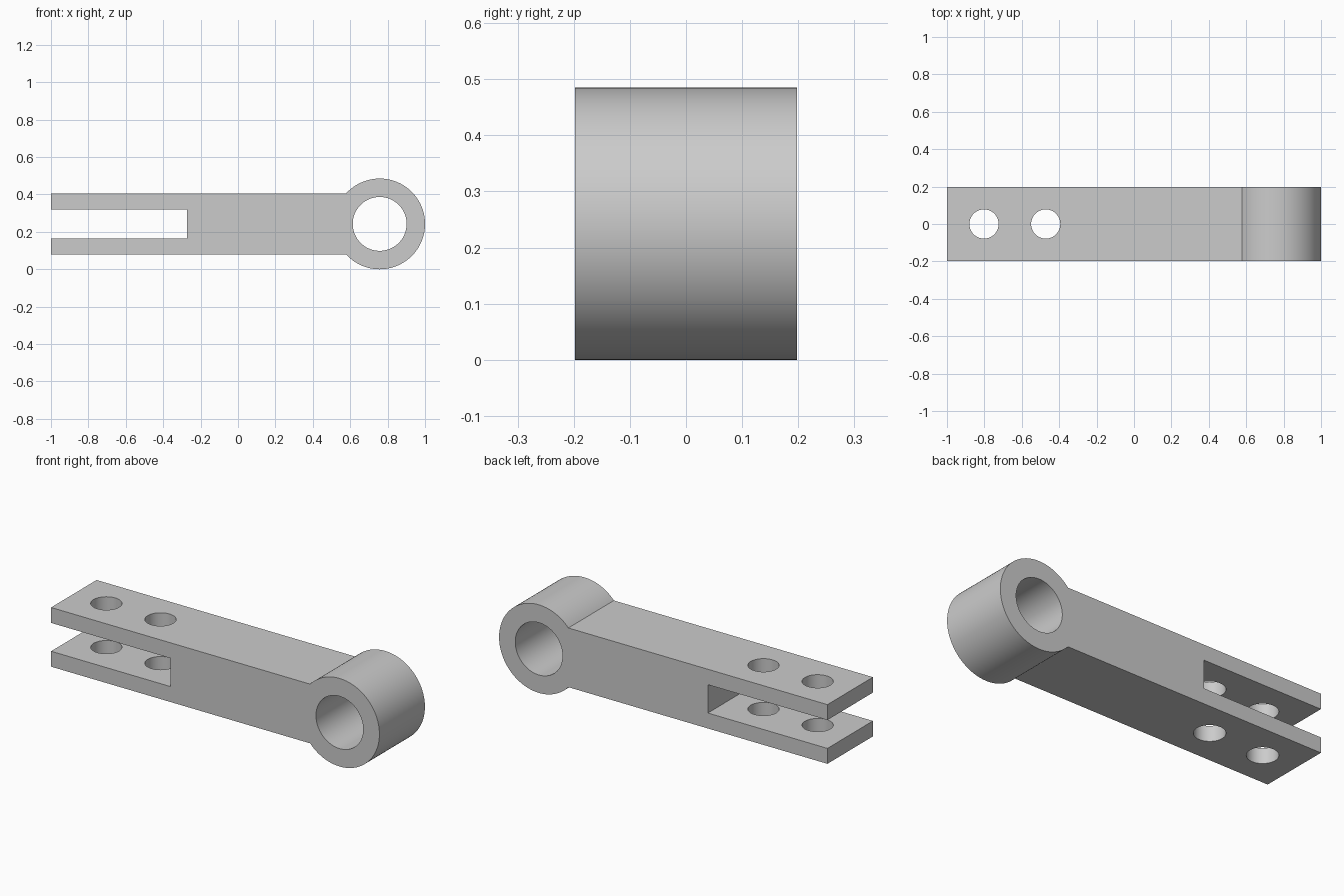
import bpy
from math import radians

cube = bpy.data.objects.get("Cube")
if cube:
    bpy.data.objects.remove(cube, do_unlink=True)

HALF_W = 0.198        # half the width in y
MID_Z = 0.2425        # height of the centre line
EYE_X = 0.7575        # centre of the round eye

grey = bpy.data.materials.new("plain grey")
grey.use_nodes = True
grey.diffuse_color = (0.6, 0.6, 0.6, 1)
grey.node_tree.nodes["Principled BSDF"].inputs["Base Color"].default_value = (0.6, 0.6, 0.6, 1)


def finish(name):
    obj = bpy.context.object
    obj.name = name
    bpy.ops.object.transform_apply(location=False, rotation=True, scale=True)
    obj.data.materials.append(grey)
    return obj


def box(name, x0, x1, half_y, half_z):
    bpy.ops.mesh.primitive_cube_add(size=2, location=((x0 + x1) / 2, 0, MID_Z))
    bpy.context.object.scale = ((x1 - x0) / 2, half_y, half_z)
    return finish(name)


def cylinder(name, x, radius, depth, along_y, sides):
    turn = (radians(90), 0, 0) if along_y else (0, 0, 0)
    bpy.ops.mesh.primitive_cylinder_add(vertices=sides, radius=radius, depth=depth,
                                        location=(x, 0, MID_Z), rotation=turn)
    return finish(name)


def combine(target, tool, operation):
    mod = target.modifiers.new(tool.name, 'BOOLEAN')
    mod.operation = operation
    mod.solver = 'EXACT'
    mod.object = tool
    bpy.ops.object.select_all(action='DESELECT')
    target.select_set(True)
    bpy.context.view_layer.objects.active = target
    bpy.ops.object.modifier_apply(modifier=mod.name)
    bpy.data.objects.remove(tool, do_unlink=True)


# Straight bar joined to the round eye
link = box("clevis_link", -1, EYE_X, HALF_W, 0.163)
combine(link, cylinder("eye", EYE_X, 0.2425, 2 * HALF_W, True, 128), 'UNION')

# Bore through the eye, fork slot, and two pin holes through both prongs
combine(link, cylinder("eye_bore", EYE_X, 0.144, 1, True, 96), 'DIFFERENCE')
combine(link, box("fork_slot", -1.2, -0.272, 0.5, 0.078), 'DIFFERENCE')
for x in (-0.802, -0.472):
    combine(link, cylinder("pin_hole", x, 0.078, 1, False, 64), 'DIFFERENCE')

# Round walls smooth, edges sharp
bpy.ops.object.select_all(action='DESELECT')
link.select_set(True)
bpy.context.view_layer.objects.active = link
bpy.ops.object.shade_smooth_by_angle(angle=radians(30))
